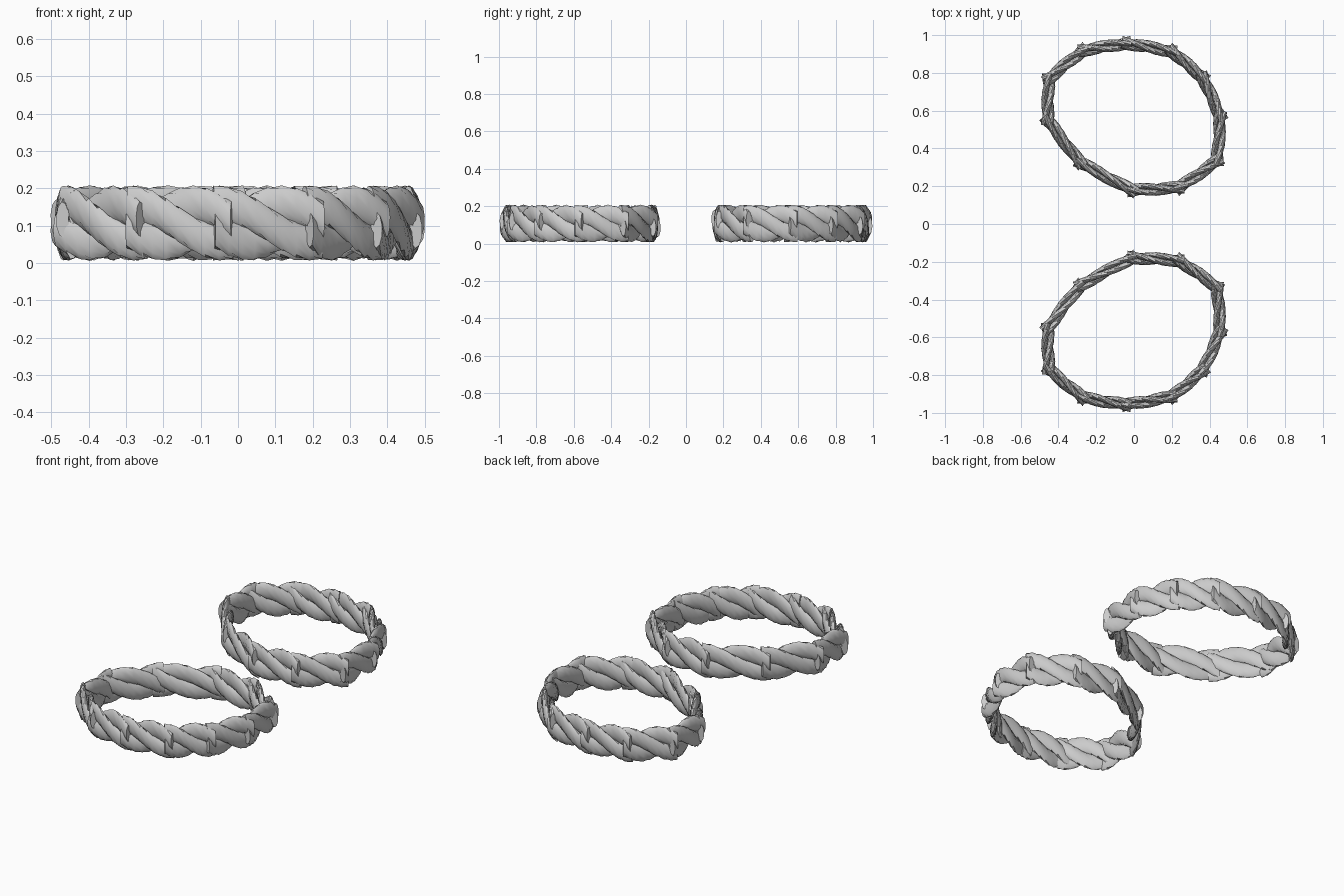
import bpy, bmesh, math
from mathutils import Vector, Matrix

if "Cube" in bpy.data.objects:
    bpy.data.objects.remove(bpy.data.objects["Cube"])

# Joints of the oval band, clockwise seen from above
JOINTS = [(-0.04, 0.957), (0.2, 0.915), (0.365, 0.775), (0.457, 0.57),
          (0.442, 0.335), (0.24, 0.193), (-0.01, 0.178), (-0.285, 0.325),
          (-0.458, 0.55), (-0.452, 0.77), (-0.27, 0.92)]
MID_Z = 0.107
STRANDS, SIDES, STEPS = 3, 10, 8
OFFSET, RADIUS = 0.053, 0.048    # strand centre and strand radius
TWIST = math.radians(170)        # turn of the rope within one piece
FLAT = 0.36                      # rope is flattened across the band
OVERLAP = 0.026


def rope_segment(verts, faces, a, b):
    """Straight flattened piece of twisted rope from a to b."""
    d = (b - a).normalized()
    n = Vector((d.y, -d.x, 0))
    length = (b - a).length
    for k in range(STRANDS):
        base = len(verts)
        for i in range(STEPS + 1):
            s = -OVERLAP + i / STEPS * (length + 2 * OVERLAP)
            phi = 2 * math.pi * k / STRANDS + TWIST * s / length
            for j in range(SIDES):
                q = phi + 2 * math.pi * j / SIDES
                u = OFFSET * math.sin(phi) + RADIUS * math.sin(q)
                w = OFFSET * math.cos(phi) + RADIUS * math.cos(q)
                verts.append(a + d * s + n * u * FLAT + Vector((0, 0, w)))
        for i in range(STEPS):
            for j in range(SIDES):
                p, r = base + i * SIDES, (j + 1) % SIDES
                faces.append((p + j, p + r, p + SIDES + r, p + SIDES + j))
        faces.append([base + j for j in reversed(range(SIDES))])
        faces.append([base + STEPS * SIDES + j for j in range(SIDES)])


# Back band, going counter-clockwise so the strands fall to the right outside
pts = [Vector((x, y, MID_Z)) for x, y in reversed(JOINTS)]
verts, faces = [], []
for i, p in enumerate(pts):
    rope_segment(verts, faces, p, pts[(i + 1) % len(pts)])
mesh = bpy.data.meshes.new("rope_band")
mesh.from_pydata(verts, [], faces)

# Normals pointing outwards
bm = bmesh.new()
bm.from_mesh(mesh)
bmesh.ops.recalc_face_normals(bm, faces=bm.faces)
bm.to_mesh(mesh)
bm.free()
back = bpy.data.objects.new("rope_band_back", mesh)

# Front band: same mesh turned half a turn about the x axis
front = bpy.data.objects.new("rope_band_front", mesh)
front.matrix_world = Matrix.Translation((0, 0, 2 * MID_Z)) @ Matrix.Rotation(math.pi, 4, 'X')

for ob in (back, front):
    bpy.context.collection.objects.link(ob)
bpy.context.view_layer.objects.active = back
back.select_set(True)
bpy.ops.object.shade_smooth_by_angle(angle=math.radians(45))
